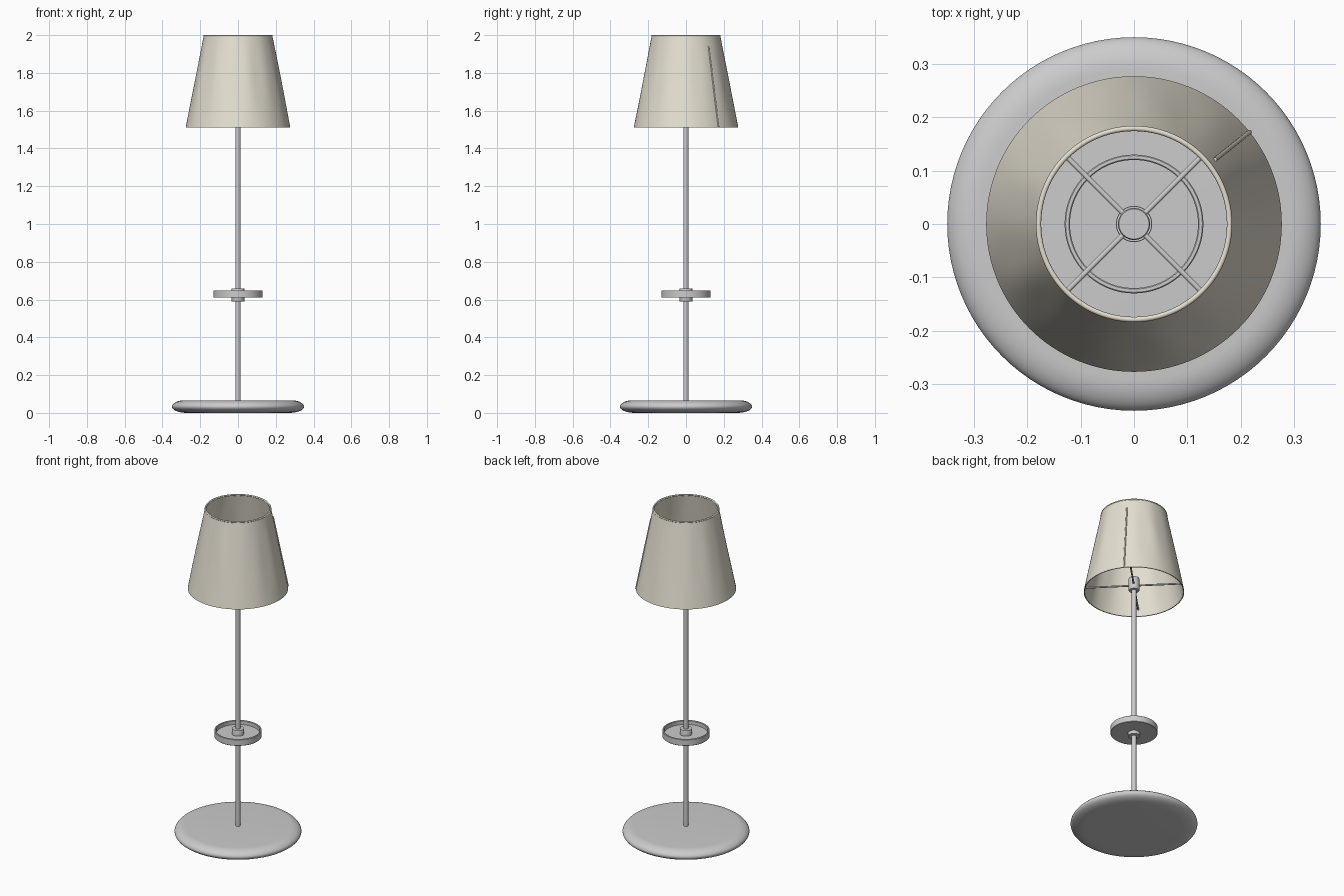
import bpy, bmesh, math
from mathutils import Vector

if "Cube" in bpy.data.objects:
    bpy.data.objects.remove(bpy.data.objects["Cube"])

SHADE_BOTTOM, SHADE_TOP = 1.51, 2.0
R_BOTTOM, R_TOP = 0.277, 0.181

cream = bpy.data.materials.new("cream_fabric")
cream.diffuse_color = (0.78, 0.74, 0.64, 1)
cream.use_nodes = True
cream.node_tree.nodes["Principled BSDF"].inputs["Base Color"].default_value = cream.diffuse_color


def finish(name, bm, mat=None, angle=35):
    bmesh.ops.recalc_face_normals(bm, faces=bm.faces)
    mesh = bpy.data.meshes.new(name)
    bm.to_mesh(mesh)
    bm.free()
    ob = bpy.data.objects.new(name, mesh)
    bpy.context.collection.objects.link(ob)
    if mat:
        mesh.materials.append(mat)
    bpy.ops.object.select_all(action='DESELECT')
    ob.select_set(True)
    bpy.context.view_layer.objects.active = ob
    bpy.ops.object.shade_smooth_by_angle(angle=math.radians(angle))
    return ob


def lathe(name, profile, n=96, closed=False, mat=None, ripple=None):
    """Revolve (radius, z) points; radius 0 makes a pole point."""
    bm = bmesh.new()
    rings = []
    for r, z in profile:
        if r == 0:
            rings.append([bm.verts.new((0, 0, z))] * n)
            continue
        ring = []
        for i in range(n):
            a = 2 * math.pi * i / n
            rr = r + (ripple(a, z) if ripple else 0)
            ring.append(bm.verts.new((rr * math.cos(a), rr * math.sin(a), z)))
        rings.append(ring)
    pairs = list(zip(rings, rings[1:])) + ([(rings[-1], rings[0])] if closed else [])
    for lo, hi in pairs:
        for i in range(n):
            j = (i + 1) % n
            quad = list(dict.fromkeys((lo[i], lo[j], hi[j], hi[i])))
            bm.faces.new(quad)
    return finish(name, bm, mat)


def rod(name, p, q, radius, mat=None):
    """Cylinder running between two points."""
    p, q = Vector(p), Vector(q)
    d = q - p
    bm = bmesh.new()
    m = d.to_track_quat('Z', 'Y').to_matrix().to_4x4()
    m.translation = (p + q) / 2
    bmesh.ops.create_cone(bm, cap_ends=True, segments=16, radius1=radius,
                          radius2=radius, depth=d.length, matrix=m)
    return finish(name, bm, mat)


def shade_radius(z):
    return R_BOTTOM + (R_TOP - R_BOTTOM) * (z - SHADE_BOTTOM) / (SHADE_TOP - SHADE_BOTTOM)


# Weighted base with a rounded rim
rim = []
for i in range(17):
    a = -math.pi / 2 + math.pi * i / 16
    flat = 0.27 if a < 0 else 0.27 + 0.02 * math.sin(a)
    rim.append((flat + (0.35 - flat) * math.cos(a), 0.033 + 0.033 * math.sin(a)))
lathe("base", [(0, 0)] + rim + [(0, 0.066)])

# Pole
lathe("pole", [(0, 0.05), (0.013, 0.05), (0.013, 1.56), (0, 1.56)], n=32)

# Small round tray and its clamping collar
lathe("tray", [(0, 0.61), (0.128, 0.61), (0.13, 0.612), (0.13, 0.647), (0.128, 0.649),
               (0.122, 0.649), (0.12, 0.647), (0.12, 0.625), (0, 0.625)])
lathe("tray_collar", [(0, 0.59), (0.033, 0.59), (0.034, 0.592), (0.034, 0.656),
                      (0.033, 0.658), (0, 0.658)], n=48)

# Shade hub and four spokes
lathe("shade_hub", [(0, 1.518), (0.028, 1.518), (0.03, 1.521), (0.03, 1.592),
                    (0.028, 1.595), (0, 1.595)], n=48)
for k in range(4):
    a = math.pi / 4 + k * math.pi / 2
    c, s = math.cos(a), math.sin(a)
    r = shade_radius(1.55) - 0.003
    rod(f"shade_spoke_{k + 1}", (0.02 * c, 0.02 * s, 1.55), (r * c, r * s, 1.55), 0.005)


# Fabric shade: thin double wall with faint folds
def folds(a, z):
    t = (z - SHADE_BOTTOM) / (SHADE_TOP - SHADE_BOTTOM)
    fade = math.sin(math.pi * min(max(t, 0), 1))
    return 0.0012 * fade * (math.sin(9 * a + 2 * t) + 0.7 * math.sin(14 * a + 1.3))


steps = 16
heights = [SHADE_BOTTOM + (SHADE_TOP - 0.005 - SHADE_BOTTOM) * i / steps for i in range(steps + 1)]
outer = [(shade_radius(z), z) for z in heights]
inner = [(r - 0.005, z) for r, z in reversed(outer)]
lathe("shade", outer + inner, n=128, closed=True, mat=cream, ripple=folds)

# Rolled rim at the top of the shade
lathe("shade_top_rim", [(0.179 + 0.005 * math.cos(2 * math.pi * i / 12),
                         1.995 + 0.005 * math.sin(2 * math.pi * i / 12)) for i in range(12)],
      closed=True, mat=cream)

# Stitched seam down the shade
sa = math.radians(38.5)
ends = [((shade_radius(z) + 0.001) * math.cos(sa), (shade_radius(z) + 0.001) * math.sin(sa), z)
        for z in (1.515, 1.94)]
rod("shade_seam", ends[0], ends[1], 0.004, cream)
